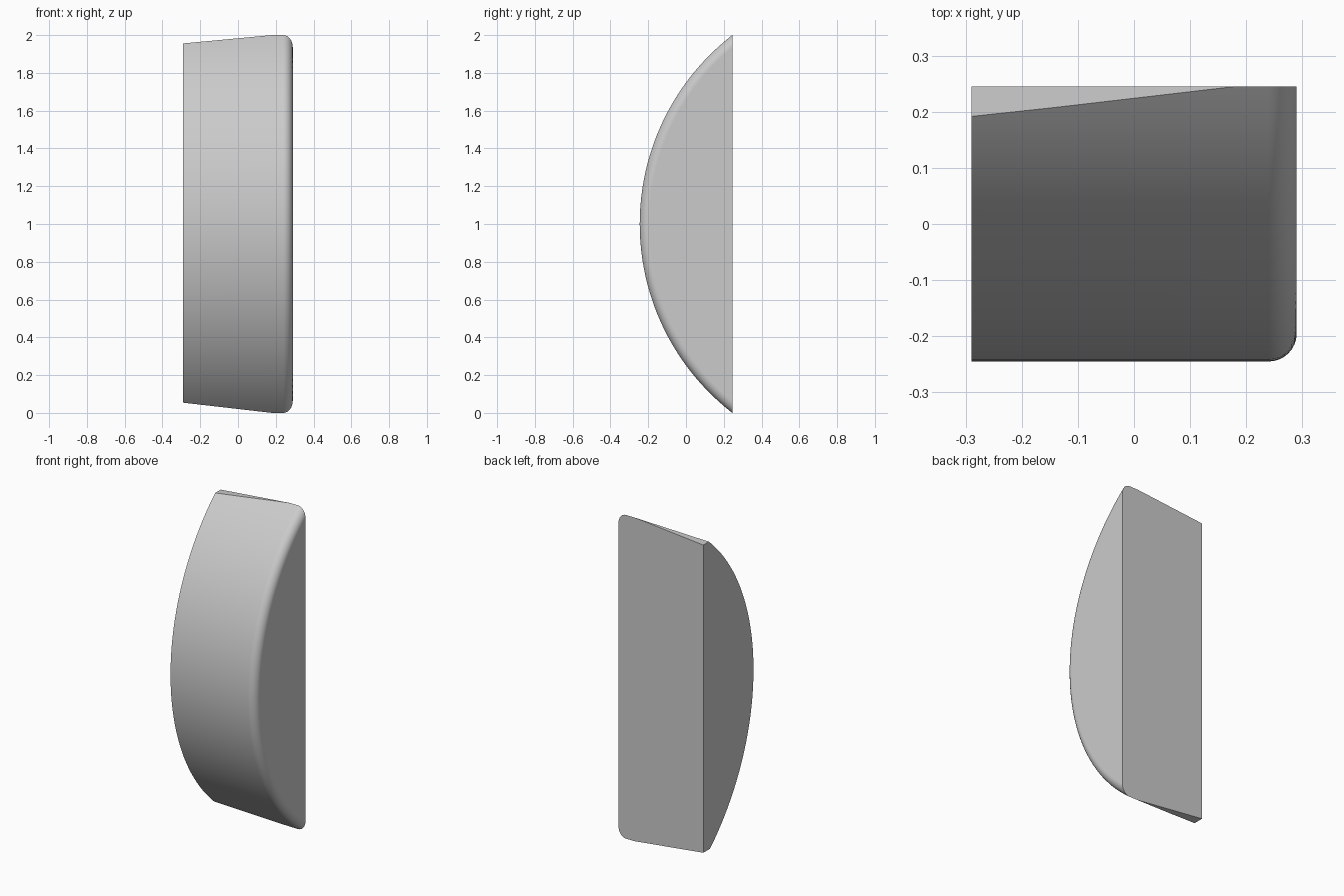
import bpy, bmesh, math

cube = bpy.data.objects.get("Cube")
if cube:
    bpy.data.objects.remove(cube, do_unlink=True)

BACK, FRONT, HALF = 0.245, -0.245, 0.29     # depth limits and half width
DEPTH = BACK - FRONT
RADIUS = (1 + DEPTH ** 2) / (2 * DEPTH)     # arc through both tips and the crown
CENTRE = FRONT + RADIUS
FILLET, ROUND_STEPS, ARC_STEPS = 0.05, 8, 48

gray = bpy.data.materials.new("light gray")
gray.use_nodes = True
color = (0.6, 0.6, 0.6, 1)
gray.diffuse_color = color
gray.node_tree.nodes["Principled BSDF"].inputs["Base Color"].default_value = color

bm = bmesh.new()


def arc_ring(x, inset):
    """Circular segment outline at x, shrunk radially by inset."""
    r = RADIUS - inset
    reach = math.acos((CENTRE - BACK) / r)
    angles = [reach * (2 * i / ARC_STEPS - 1) for i in range(ARC_STEPS + 1)]
    return [bm.verts.new((x, CENTRE - r * math.cos(a), 1 + r * math.sin(a)))
            for a in angles]


# Straight body, then a quarter-round edge on the left side
rings = [arc_ring(-HALF, 0)]
for i in range(ROUND_STEPS + 1):
    t = math.pi / 2 * i / ROUND_STEPS
    rings.append(arc_ring(HALF - FILLET * (1 - math.sin(t)),
                          FILLET * (1 - math.cos(t))))

# Curved front, flat sides and flat back
for a, b in zip(rings, rings[1:]):
    for i in range(ARC_STEPS):
        bm.faces.new((a[i], b[i], b[i + 1], a[i + 1]))
bm.faces.new(rings[0])
bm.faces.new(rings[-1])
bm.faces.new([r[0] for r in rings] + [r[-1] for r in reversed(rings)])

# Slanted cuts that taper both tips toward the right side
for start, end_x, tip, side in ((1.956, 0.18, 2, 1), (0.054, 0.18, 0, -1)):
    run, rise = end_x + HALF, tip - start
    cut = bmesh.ops.bisect_plane(
        bm, geom=bm.verts[:] + bm.edges[:] + bm.faces[:], dist=1e-6,
        plane_co=(-HALF, 0, start), plane_no=(-rise * side, 0, run * side),
        clear_outer=True)
    bmesh.ops.holes_fill(bm, edges=[e for e in bm.edges if e.is_boundary], sides=0)

bmesh.ops.recalc_face_normals(bm, faces=bm.faces[:])
mesh = bpy.data.meshes.new("curved_block")
bm.to_mesh(mesh)
bm.free()
mesh.materials.append(gray)
block = bpy.data.objects.new("curved_block", mesh)
bpy.context.collection.objects.link(block)

# Smooth the curve, keep the flat sides crisp
bpy.ops.object.select_all(action="DESELECT")
block.select_set(True)
bpy.context.view_layer.objects.active = block
bpy.ops.object.shade_smooth_by_angle(angle=math.radians(25))
weighted = block.modifiers.new("flat sides", "WEIGHTED_NORMAL")
weighted.keep_sharp = True
